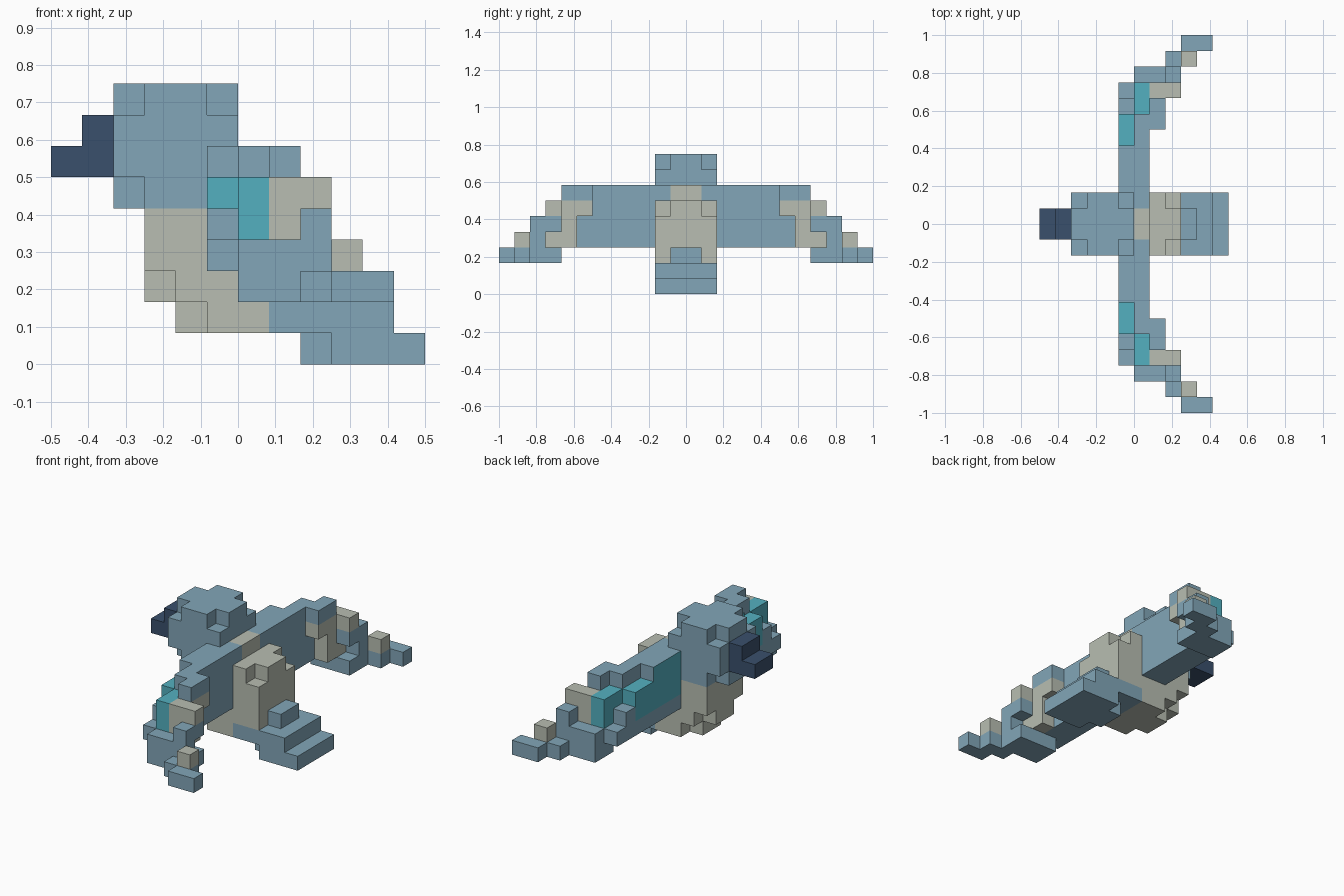
import bpy, bmesh
from mathutils import Vector

if "Cube" in bpy.data.objects:
    bpy.data.objects.remove(bpy.data.objects["Cube"], do_unlink=True)

U = 1 / 12  # size of one cell


def linear(c):
    c /= 255
    return c / 12.92 if c <= 0.04045 else ((c + 0.055) / 1.055) ** 2.4


def material(name, rgb):
    m = bpy.data.materials.new(name)
    col = (*[linear(c) for c in rgb], 1)
    m.diffuse_color = col
    m.use_nodes = True
    b = next(n for n in m.node_tree.nodes if n.type == 'BSDF_PRINCIPLED')
    b.inputs["Base Color"].default_value = col
    b.inputs["Roughness"].default_value = 0.8
    return m


BLUE, BEIGE, TEAL, NAVY = range(4)
MATS = [material("feather blue", (130, 166, 184)), material("belly beige", (184, 190, 178)),
        material("wing teal", (84, 176, 192)), material("beak navy", (58, 80, 108))]

cells = {}  # (x, y, z) -> (part, colour)


def box(part, colour, x0, x1, y0, y1, z0, z1):
    for x in range(x0, x1):
        for y in range(y0, y1):
            for z in range(z0, z1):
                cells[x, y, z] = (part, colour)


def mid(part, colour, x0, x1, half, z0, z1):
    """Box centred on the bird's line of symmetry."""
    box(part, colour, x0, x1, -half, half, z0, z1)


def wings(colour, x0, x1, y0, y1, z0, z1):
    """Matching boxes in both wings."""
    box("back_wing", colour, x0, x1, y0, y1, z0, z1)
    box("front_wing", colour, x0, x1, -y1, -y0, z0, z1)


# Beak
mid("beak", NAVY, -6, -4, 1, 6, 7)
mid("beak", NAVY, -5, -4, 1, 7, 8)

# Head with notched corners
mid("head", BLUE, -4, 0, 2, 6, 8)
mid("head", BLUE, -3, 0, 2, 5, 6)
mid("head", BLUE, -4, -3, 1, 5, 6)
mid("head", BLUE, -4, 0, 1, 8, 9)
mid("head", BLUE, -3, -1, 2, 8, 9)

# Body, stepped at the breast and along the back
mid("body", BEIGE, -3, 2, 2, 3, 5)
mid("body", BEIGE, -3, -2, 1, 2, 3)
mid("body", BEIGE, -2, 3, 2, 2, 3)
mid("body", BEIGE, -2, -1, 1, 1, 2)
mid("body", BEIGE, -1, 1, 2, 1, 2)
mid("body", BEIGE, 0, 2, 2, 5, 6)
mid("body", BEIGE, 0, 1, 1, 6, 7)
mid("body", BEIGE, 2, 3, 2, 3, 5)
mid("body", BEIGE, 2, 3, 1, 5, 6)

# Tail
mid("tail", BLUE, 1, 5, 2, 1, 2)
mid("tail", BLUE, 3, 6, 2, 0, 1)
mid("tail", BLUE, 2, 3, 1, 0, 1)
mid("tail", BLUE, 3, 4, 1, 2, 3)

# Wing roots and inner wings
wings(BLUE, 0, 1, 1, 2, 5, 7)
wings(BLUE, -1, 1, 2, 5, 3, 7)
wings(BLUE, -1, 0, 5, 7, 3, 4)
wings(TEAL, -1, 0, 5, 7, 4, 6)
wings(BLUE, 0, 1, 5, 7, 3, 7)
# Stepped leading edge
wings(BLUE, -1, 0, 7, 8, 3, 5)
wings(BLUE, -1, 0, 8, 9, 3, 4)
wings(BLUE, 0, 1, 7, 9, 3, 4)
wings(TEAL, 0, 1, 7, 9, 4, 6)
# Trailing feathers with the beige band
wings(BLUE, 1, 2, 6, 8, 6, 7)
wings(BEIGE, 1, 2, 6, 8, 5, 6)
wings(BEIGE, 1, 2, 7, 9, 3, 5)
wings(BEIGE, 1, 3, 8, 9, 5, 6)
wings(BLUE, 2, 3, 8, 9, 4, 5)
wings(BLUE, 0, 3, 8, 9, 2, 3)
# Outer wing and tip
wings(BLUE, 0, 3, 9, 10, 2, 4)
wings(BLUE, 2, 3, 9, 10, 4, 5)
wings(BLUE, 2, 4, 10, 11, 2, 3)
wings(BEIGE, 3, 4, 10, 11, 3, 4)
wings(BLUE, 3, 5, 11, 12, 2, 3)


def face_colour(part, colour, cell, axis, sign):
    """The leading face of the inner wing is teal."""
    leading = axis == 0 and sign < 0
    if part.endswith("wing") and leading and cell[0] == -1 and cell[2] >= 4:
        if -5 <= cell[1] < 5:
            return TEAL
    return colour


def build(part):
    """Make the outer skin of one part and merge its flat areas."""
    bm = bmesh.new()
    for cell, (owner, colour) in cells.items():
        if owner != part:
            continue
        for axis in range(3):
            for sign in (-1, 1):
                near = list(cell)
                near[axis] += sign
                if tuple(near) in cells:
                    continue
                a, b = Vector((0, 0, 0)), Vector((0, 0, 0))
                a[(axis + 1) % 3] = 0.5
                b[(axis + 2) % 3] = 0.5
                c = Vector(cell) + Vector((0.5, 0.5, 0.5))
                c[axis] += sign * 0.5
                ring = [c - a - b, c + a - b, c + a + b, c - a + b]
                if sign < 0:
                    ring.reverse()
                f = bm.faces.new([bm.verts.new(p * U) for p in ring])
                f.material_index = face_colour(part, colour, cell, axis, sign)
    bmesh.ops.remove_doubles(bm, verts=bm.verts, dist=1e-4)
    bmesh.ops.dissolve_limit(bm, angle_limit=0.01, verts=bm.verts, edges=bm.edges,
                             delimit={'MATERIAL'})
    mesh = bpy.data.meshes.new(part)
    bm.to_mesh(mesh)
    bm.free()
    for m in MATS:
        mesh.materials.append(m)
    bpy.context.collection.objects.link(bpy.data.objects.new(part, mesh))


for name in ("beak", "head", "body", "tail", "front_wing", "back_wing"):
    build(name)
